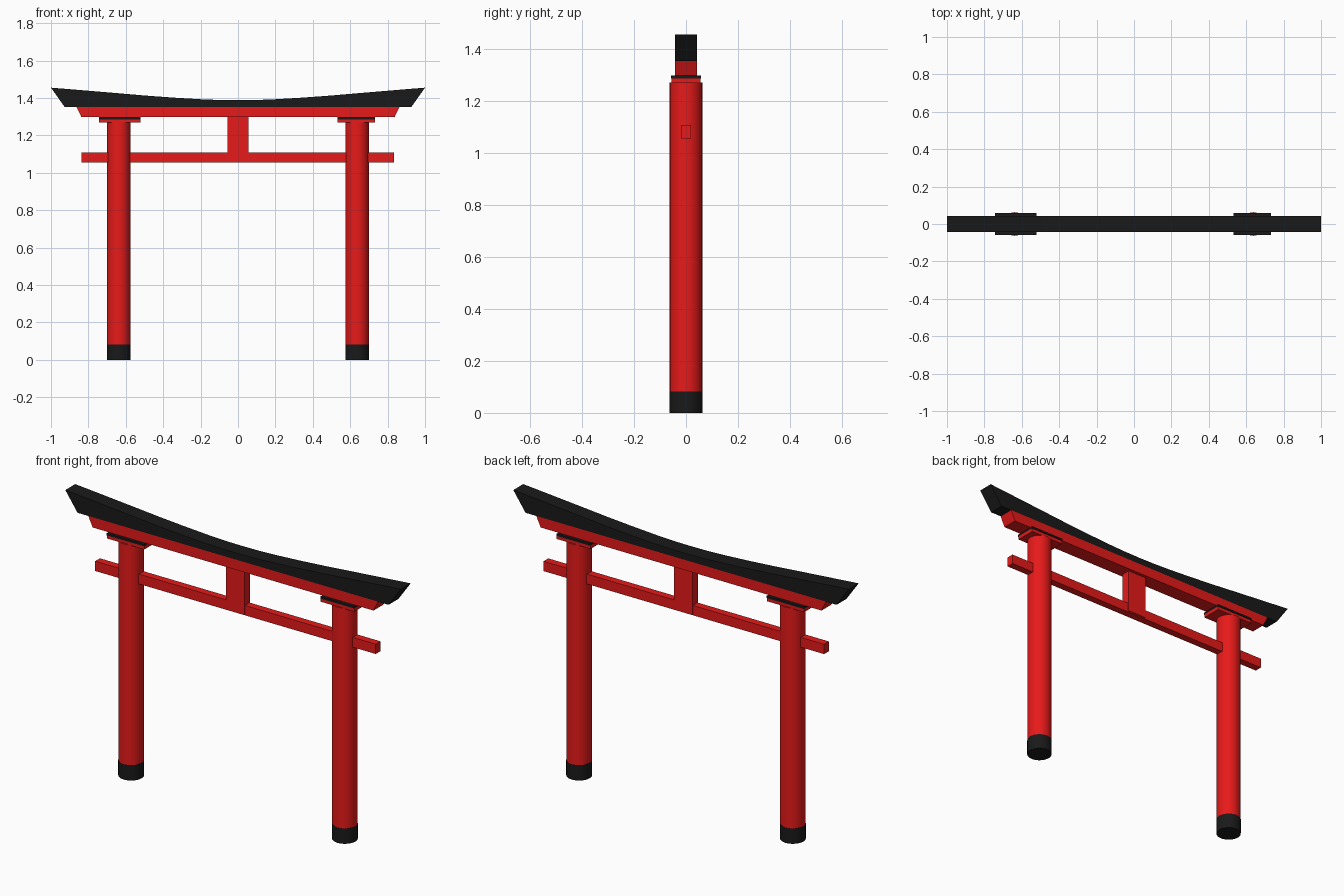
import bpy, bmesh

if "Cube" in bpy.data.objects:
    bpy.data.objects.remove(bpy.data.objects["Cube"])


def material(name, color):
    m = bpy.data.materials.new(name)
    m.diffuse_color = (*color, 1)
    m.use_nodes = True
    m.node_tree.nodes["Principled BSDF"].inputs["Base Color"].default_value = m.diffuse_color
    return m


RED = material("red_paint", (0.8, 0.01, 0.01))
BLACK = material("black_paint", (0.01, 0.01, 0.01))


def extrude_profile(name, points, half_depth, mat):
    """Closed x-z outline extruded evenly along y."""
    bm = bmesh.new()
    face = bm.faces.new([bm.verts.new((x, -half_depth, z)) for x, z in points])
    ext = bmesh.ops.extrude_face_region(bm, geom=[face])
    moved = [v for v in ext["geom"] if isinstance(v, bmesh.types.BMVert)]
    bmesh.ops.translate(bm, verts=moved, vec=(0, 2 * half_depth, 0))
    bmesh.ops.recalc_face_normals(bm, faces=bm.faces)
    mesh = bpy.data.meshes.new(name)
    bm.to_mesh(mesh)
    bm.free()
    obj = bpy.data.objects.new(name, mesh)
    bpy.context.collection.objects.link(obj)
    mesh.materials.append(mat)
    return obj


def box(name, x0, x1, z0, z1, half_depth, mat):
    return extrude_profile(name, [(x0, z0), (x1, z0), (x1, z1), (x0, z1)], half_depth, mat)


def cylinder(name, x, radius, z0, z1, mat):
    bpy.ops.mesh.primitive_cylinder_add(vertices=32, radius=radius, depth=z1 - z0,
                                        location=(x, 0, (z0 + z1) / 2))
    obj = bpy.context.object
    obj.name = name
    obj.data.materials.append(mat)
    bpy.ops.object.shade_smooth_by_angle()


# Pillars with black feet and two-layer cap plates
for side, x, p0, p1 in (("left", -0.637, -0.743, -0.52), ("right", 0.637, 0.531, 0.732)):
    cylinder(f"{side}_foot", x, 0.063, 0, 0.083, BLACK)
    cylinder(f"{side}_pillar", x, 0.0625, 0.083, 1.27, RED)
    box(f"{side}_cap_plate", p0, p1, 1.268, 1.286, 0.055, RED)
    box(f"{side}_cap_top", p0, p1, 1.286, 1.297, 0.058, BLACK)

# Tie beam through the pillars and the central strut
box("tie_beam", -0.837, 0.835, 1.054, 1.107, 0.02, RED)
box("center_strut", -0.056, 0.056, 1.06, 1.3, 0.024, RED)

# Upper beam with slanted ends
extrude_profile("upper_beam", [(-0.837, 1.297), (0.837, 1.297), (0.863, 1.352), (-0.863, 1.352)],
                0.042, RED)

# Roof beam: flat underside, upswept top
half = [(1, 1.455), (0.83, 1.441), (0.65, 1.426), (0.5, 1.413), (0.35, 1.402), (0.2, 1.393), (0.1, 1.389)]
top = half + [(0, 1.388)] + [(-x, z) for x, z in reversed(half)]
extrude_profile("roof_beam", [(-0.927, 1.352), (0.927, 1.352)] + top, 0.042, BLACK)
